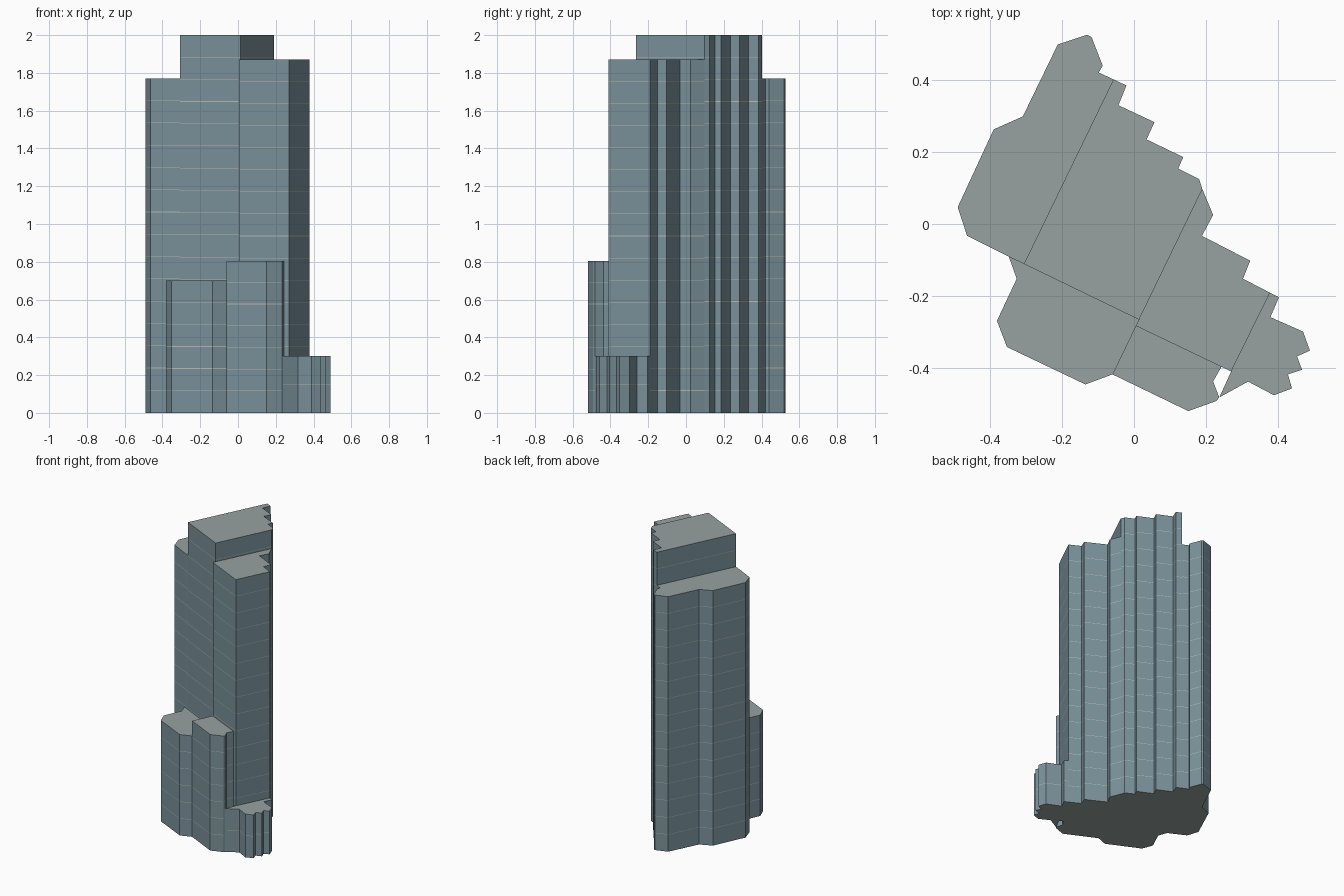
import bpy, bmesh

if "Cube" in bpy.data.objects:
    bpy.data.objects.remove(bpy.data.objects["Cube"])


def material(name, rgb):
    m = bpy.data.materials.new(name)
    m.diffuse_color = (*rgb, 1.0)
    m.use_nodes = True
    m.node_tree.nodes["Principled BSDF"].inputs["Base Color"].default_value = m.diffuse_color
    return m


MATS = [material("blue_grey_wall", (0.195, 0.285, 0.325)),
        material("grey_roof", (0.31, 0.365, 0.35)),
        material("pale_floor_line", (0.50, 0.50, 0.44))]

LINE = 0.003   # height of the thin pale line at each floor


def tower(name, height, plan, pitch=0.12):
    """Extrude a plan outline, cutting a thin floor line into the walls at every pitch."""
    area = sum(a[0] * b[1] - b[0] * a[1] for a, b in zip(plan, plan[1:] + plan[:1]))
    if area < 0:
        plan = plan[::-1]
    levels = [0.0]
    floors = max(1, round(height / pitch))
    for i in range(1, floors):
        z = height * i / floors
        levels += [z, z + LINE]
    levels.append(height)

    bm = bmesh.new()
    rings = [[bm.verts.new((x, y, z)) for x, y in plan] for z in levels]
    n = len(plan)
    for k, (low, high) in enumerate(zip(rings, rings[1:])):
        for i in range(n):
            j = (i + 1) % n
            f = bm.faces.new((low[i], low[j], high[j], high[i]))
            f.material_index = 2 if k % 2 else 0
    bm.faces.new(rings[-1]).material_index = 1
    bm.faces.new(rings[0][::-1]).material_index = 1

    mesh = bpy.data.meshes.new(name)
    bm.to_mesh(mesh)
    bm.free()
    for m in MATS:
        mesh.materials.append(m)
    bpy.context.collection.objects.link(bpy.data.objects.new(name, mesh))


# Corners shared by neighbouring blocks
BACK = (-0.057, 0.402)
LEFT = (-0.306, -0.111)
NOTCH = (-0.348, -0.091)
MID = (0.014, -0.266)
MID_FRONT = (0.005, -0.283)
EAST = (0.19, 0.097)
FRONT = (-0.06, -0.418)
SOUTH_E = (0.243, -0.397)
CORNER = (0.27, -0.41)
RIGHT = (0.378, -0.191)
TIP = (0.237, -0.482)

# Rear left wing
tower("left_wing", 1.77, [
    BACK, (-0.098, 0.421), (-0.087, 0.44), (-0.118, 0.52), (-0.13, 0.526),
    (-0.212, 0.499), (-0.309, 0.299), (-0.39, 0.263), (-0.49, 0.047),
    (-0.464, -0.033), NOTCH, LEFT])

# Tallest core with stepped back
tower("central_tower", 2.0, [
    BACK, LEFT, MID, EAST, (0.181, 0.125), (0.123, 0.154), (0.137, 0.186),
    (0.035, 0.235), (0.057, 0.283), (-0.043, 0.33), (-0.021, 0.385)])

# Right wing
tower("right_wing", 1.87, [
    EAST, MID, MID_FRONT, SOUTH_E, CORNER, RIGHT, (0.303, -0.152),
    (0.323, -0.102), (0.189, -0.033), (0.22, 0.025)])

# Lower front blocks
tower("front_left_block", 0.70, [
    NOTCH, (-0.326, -0.152), (-0.381, -0.269), (-0.353, -0.342),
    (-0.135, -0.446), FRONT, MID_FRONT, MID, LEFT])
tower("front_right_block", 0.805, [
    FRONT, (0.151, -0.52), (0.229, -0.492), TIP, (0.22, -0.438),
    SOUTH_E, MID_FRONT])

# Low podium at the right end
tower("right_podium", 0.30, [
    CORNER, TIP, (0.317, -0.438), (0.389, -0.476), (0.439, -0.457),
    (0.428, -0.418), (0.467, -0.405), (0.453, -0.368), (0.489, -0.352),
    (0.47, -0.299), (0.379, -0.259), (0.403, -0.204), RIGHT])
